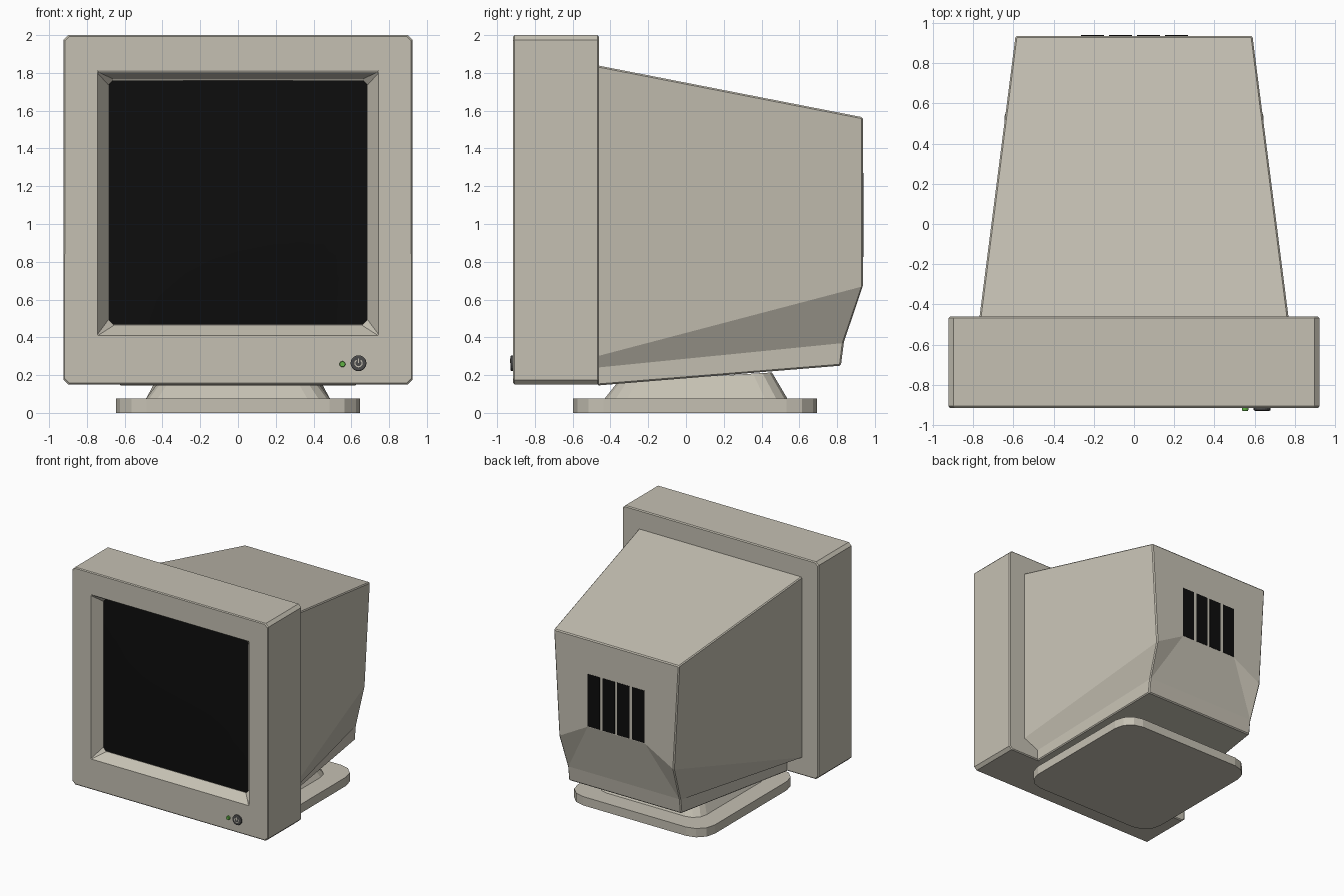
import bpy, bmesh, math

if "Cube" in bpy.data.objects:
    bpy.data.objects.remove(bpy.data.objects["Cube"])


def material(name, color):
    m = bpy.data.materials.new(name)
    m.diffuse_color = (*color, 1)
    m.use_nodes = True
    m.node_tree.nodes["Principled BSDF"].inputs["Base Color"].default_value = m.diffuse_color
    return m


BEIGE = material("beige_plastic", (0.56, 0.53, 0.45))
BLACK = material("black", (0.004, 0.004, 0.004))
GREEN = material("green_light", (0.12, 0.45, 0.06))
DARK = material("dark_grey", (0.07, 0.07, 0.07))


def make(name, verts, faces, mat, bevel=0.0, limit=60):
    me = bpy.data.meshes.new(name)
    me.from_pydata(verts, [], faces)
    bm = bmesh.new()
    bm.from_mesh(me)
    bmesh.ops.recalc_face_normals(bm, faces=bm.faces)
    bm.to_mesh(me)
    bm.free()
    me.materials.append(mat)
    ob = bpy.data.objects.new(name, me)
    bpy.context.collection.objects.link(ob)
    if bevel:
        mod = ob.modifiers.new("edge_bevel", 'BEVEL')
        mod.width, mod.segments = bevel, 1
        mod.limit_method, mod.angle_limit = 'ANGLE', math.radians(limit)
    return ob


def rounded_rect(x0, x1, y0, y1, r, n=1):
    pts = []
    for k, (cx, cy) in enumerate([(x1 - r, y1 - r), (x0 + r, y1 - r),
                                  (x0 + r, y0 + r), (x1 - r, y0 + r)]):
        for i in range(n + 1):
            a = math.pi / 2 * (k + i / n)
            pts.append((cx + r * math.cos(a), cy + r * math.sin(a)))
    return pts


def loft(name, rings, mat, **kw):
    n = len(rings[0])
    verts = [p for ring in rings for p in ring]
    faces = [(j * n + i, j * n + (i + 1) % n, (j + 1) * n + (i + 1) % n, (j + 1) * n + i)
             for j in range(len(rings) - 1) for i in range(n)]
    faces += [tuple(range(n)), tuple(range(len(verts) - n, len(verts)))]
    return make(name, verts, faces, mat, **kw)


def upright(y, *rect):
    return [(x, y, z) for x, z in rounded_rect(*rect)]


def box(name, x0, x1, y0, y1, z0, z1, mat):
    return loft(name, [[(x, y, z) for x, z in ((x0, z0), (x1, z0), (x1, z1), (x0, z1))]
                       for y in (y0, y1)], mat)


# Front frame with sloped recess around the screen
loft("front_frame", [
    upright(-0.46, -0.923, 0.923, 0.15, 2.0, 0.025),
    upright(-0.915, -0.923, 0.923, 0.15, 2.0, 0.025),
    upright(-0.915, -0.745, 0.745, 0.41, 1.805, 0.004),
    upright(-0.83, -0.685, 0.685, 0.465, 1.765, 0.03),
], BEIGE, bevel=0.008)

# Gently bulging screen
N = 10
sv, sf = [], []
for j in range(N + 1):
    for i in range(N + 1):
        u, v = 2 * i / N - 1, 2 * j / N - 1
        sv.append((0.682 * u, -0.832 - 0.02 * (1 - u * u) * (1 - v * v), 1.115 + 0.647 * v))
for j in range(N):
    for i in range(N):
        a = j * (N + 1) + i
        sf.append((a, a + 1, a + N + 2, a + N + 1))
screen = make("screen", sv, sf, BLACK)
for p in screen.data.polygons:
    p.use_smooth = True

# Tapered rear housing: right half points, then mirrored left half
half = [(0.77, -0.47, 1.84), (0.77, -0.47, 0.30), (0.63, -0.47, 0.24), (0.63, -0.47, 0.145),
        (0.59, 0.937, 1.565), (0.54, 0.937, 0.67), (0.53, 0.835, 0.37), (0.53, 0.82, 0.25),
        (0.27, 0.937, 0.82)]
verts = half + [(-x, y, z) for x, y, z in half]
faces = [(0, 4, 13, 9), (3, 7, 16, 12), (4, 5, 8, 17, 14, 13), (8, 6, 15, 17),
         (6, 7, 16, 15), (0, 1, 2, 3, 12, 11, 10, 9)]
for s in (0, 9):
    faces += [(s, s + 1, s + 5, s + 4), (s + 1, s + 2, s + 6, s + 5),
              (s + 2, s + 3, s + 7, s + 6), (s + 5, s + 6, s + 8)]
make("rear_housing", verts, faces, BEIGE, bevel=0.008, limit=65)

# Rear vents
for i in range(4):
    x = -0.265 + i * 0.14
    box(f"vent_{i + 1}", x, x + 0.115, 0.92, 0.94, 0.825, 1.27, BLACK)

# Swivel foot: plate and sloped pedestal
plate = rounded_rect(-0.645, 0.645, -0.597, 0.693, 0.16, 3)
loft("base_plate", [[(x, y, z) for x, y in plate] for z in (0, 0.075)], BEIGE)
low = rounded_rect(-0.49, 0.49, -0.435, 0.54, 0.12, 3)
top = rounded_rect(-0.415, 0.415, -0.36, 0.455, 0.1, 3)
loft("pedestal", [[(x, y, 0.07) for x, y in low],
                  [(x, y, 0.165 + 0.06 * (y + 0.36)) for x, y in top]], BEIGE)


# Power button, its raised mark and the indicator light
def disc(name, x, z, r, y0, y1, mat, n=20):
    rings = [[(x + q * math.cos(2 * math.pi * i / n), y, z + q * math.sin(2 * math.pi * i / n))
              for i in range(n)] for y, q in ((y0, r), (y1 + 0.004, r), (y1, r * 0.85))]
    return loft(name, rings, mat)


BX, BZ = 0.638, 0.263
disc("power_button", BX, BZ, 0.042, -0.91, -0.93, DARK)
disc("indicator_light", 0.553, 0.258, 0.016, -0.91, -0.93, GREEN, 12)
box("button_mark_bar", BX - 0.003, BX + 0.003, -0.932, -0.929, BZ, BZ + 0.024, BEIGE)
av, af = [], []
for i in range(13):
    a = math.radians(125 + 290 * i / 12)
    av += [(BX + r * math.cos(a), -0.932, BZ + r * math.sin(a)) for r in (0.016, 0.022)]
    if i:
        af.append((2 * i - 2, 2 * i - 1, 2 * i + 1, 2 * i))
make("button_mark_arc", av, af, BEIGE)
